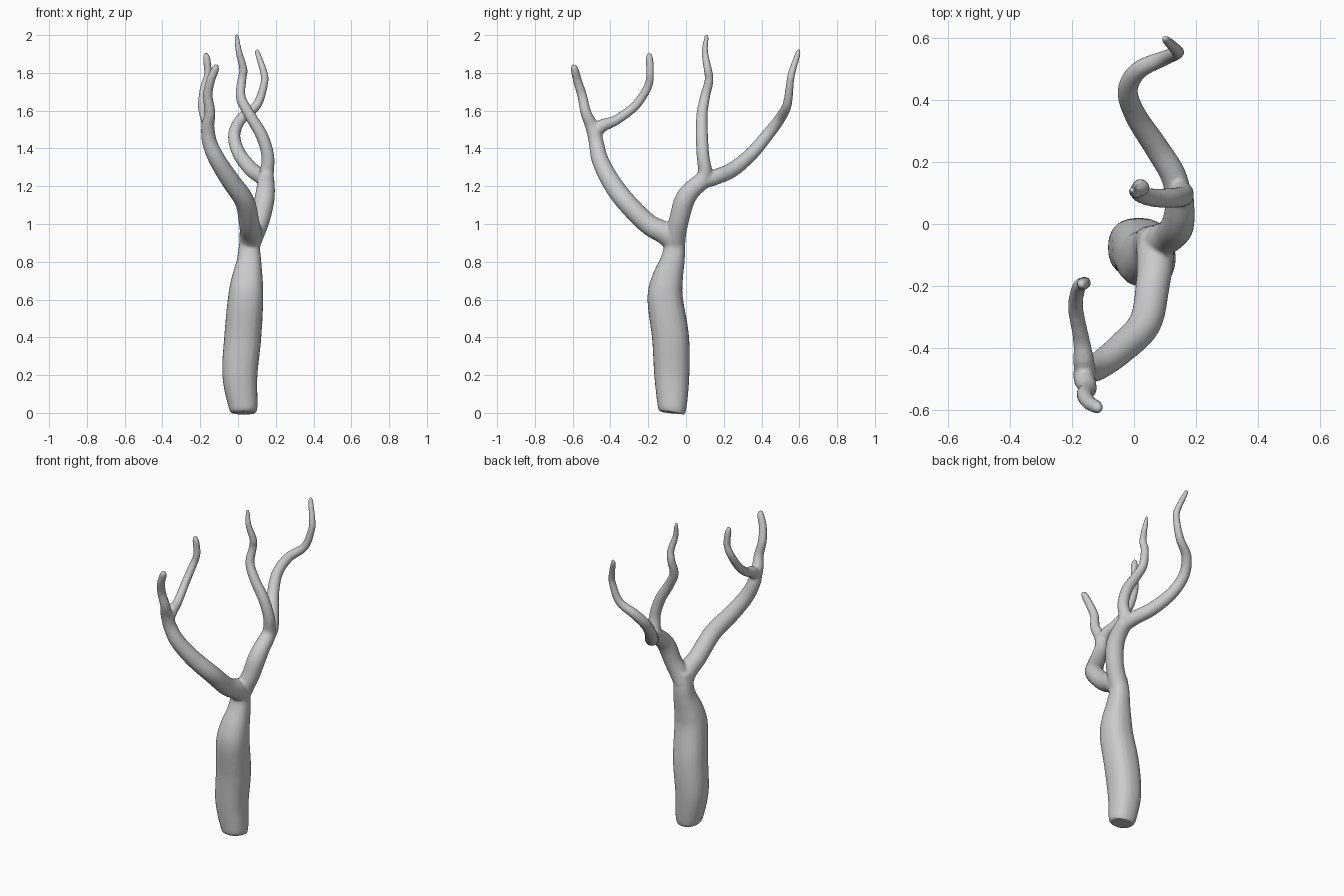
import bpy, bmesh, math
from mathutils import Vector

SIDES, STEPS = 20, 8


def spline(pts):
    """Dense Catmull-Rom samples of (x, y, z, radius) control points."""
    p = [Vector(q) for q in pts]
    p = [2 * p[0] - p[1]] + p + [2 * p[-1] - p[-2]]
    out = []
    for i in range(1, len(p) - 2):
        a, b, c, d = p[i - 1:i + 3]
        for k in range(STEPS):
            t = k / STEPS
            out.append(0.5 * (2 * b + (c - a) * t + (2 * a - 5 * b + 4 * c - d) * t * t
                              + (3 * b - a - 3 * c + d) * t ** 3))
    return out + [p[-2]]


def tube(bm, pts, power=2.0):
    """Closed tube along a path; a power above 2 makes the section squarer."""
    s = spline(pts)
    pos = [q.to_3d() for q in s]
    side = Vector((1, 0, 0))
    rings = []
    for i, q in enumerate(s):
        tan = (pos[min(i + 1, len(pos) - 1)] - pos[max(i - 1, 0)]).normalized()
        side = (side - tan * side.dot(tan)).normalized()
        up = tan.cross(side)
        r = max(q[3], 0.006)
        ring = []
        for k in range(SIDES):
            a = 2 * math.pi * k / SIDES
            c, n = math.cos(a), math.sin(a)
            f = r / (abs(c) ** power + abs(n) ** power) ** (1 / power)
            ring.append(bm.verts.new(pos[i] + side * c * f + up * n * f))
        rings.append(ring)
    for a, b in zip(rings, rings[1:]):
        for k in range(SIDES):
            j = (k + 1) % SIDES
            bm.faces.new((a[k], a[j], b[j], b[k]))
    bm.faces.new(rings[0][::-1])
    bm.faces.new(rings[-1])


bm = bmesh.new()
# trunk
tube(bm, [(.03, -.075, 0, .062), (.028, -.073, .03, .076), (.01, -.075, .2, .093),
          (.025, -.082, .4, .098), (.04, -.11, .6, .094), (.048, -.1, .7, .084),
          (.058, -.073, .8, .066), (.06, -.062, .87, .057), (.068, -.065, .96, .052)], 2.4)
# front limb and its two twigs
tube(bm, [(.062, -.06, .9, .057), (.068, -.11, .95, .06), (.06, -.2, 1.0, .055),
          (.035, -.32, 1.12, .053), (-.04, -.4, 1.23, .05), (-.11, -.455, 1.34, .045),
          (-.15, -.475, 1.43, .04), (-.16, -.49, 1.5, .037)])
tube(bm, [(-.155, -.478, 1.45, .038), (-.16, -.5, 1.52, .035), (-.148, -.53, 1.59, .029),
          (-.16, -.55, 1.68, .026), (-.145, -.575, 1.76, .024), (-.12, -.59, 1.82, .021),
          (-.117, -.597, 1.845, .012)])
tube(bm, [(-.158, -.49, 1.48, .036), (-.162, -.44, 1.522, .034), (-.17, -.37, 1.55, .027),
          (-.188, -.27, 1.625, .025), (-.178, -.205, 1.72, .023), (-.16, -.19, 1.79, .021),
          (-.165, -.193, 1.87, .02), (-.172, -.195, 1.905, .012)])
# back limb and its two twigs
tube(bm, [(.064, -.06, .9, .057), (.09, -.052, .96, .055), (.118, -.035, 1.03, .053),
          (.138, -.01, 1.12, .054), (.146, .03, 1.18, .05), (.148, .095, 1.235, .045)])
tube(bm, [(.147, .07, 1.21, .043), (.152, .1, 1.27, .038), (.158, .09, 1.36, .034),
          (.125, .084, 1.47, .033), (.06, .085, 1.58, .03), (.015, .1, 1.67, .027),
          (.02, .122, 1.76, .024), (.028, .115, 1.82, .022), (.005, .1, 1.91, .018),
          (-.005, .107, 1.98, .013), (-.006, .108, 2.006, .008)])
tube(bm, [(.147, .08, 1.225, .042), (.125, .16, 1.25, .042), (.07, .25, 1.29, .04),
          (.005, .35, 1.375, .036), (-.02, .43, 1.47, .033), (.015, .495, 1.555, .03),
          (.1, .535, 1.63, .025), (.138, .55, 1.74, .021), (.137, .56, 1.8, .02),
          (.105, .592, 1.9, .015), (.1, .6, 1.925, .009)])

mesh = bpy.data.meshes.new("tree")
bm.to_mesh(mesh)
bm.free()
tree = bpy.data.objects.new("tree", mesh)
bpy.context.collection.objects.link(tree)

# fuse the limbs into one skin and soften the crotches
fuse = tree.modifiers.new("fuse", 'REMESH')
fuse.mode = 'VOXEL'
fuse.voxel_size = 0.007
fuse.use_smooth_shade = True
soften = tree.modifiers.new("soften", 'SMOOTH')
soften.factor = 0.5
soften.iterations = 10
